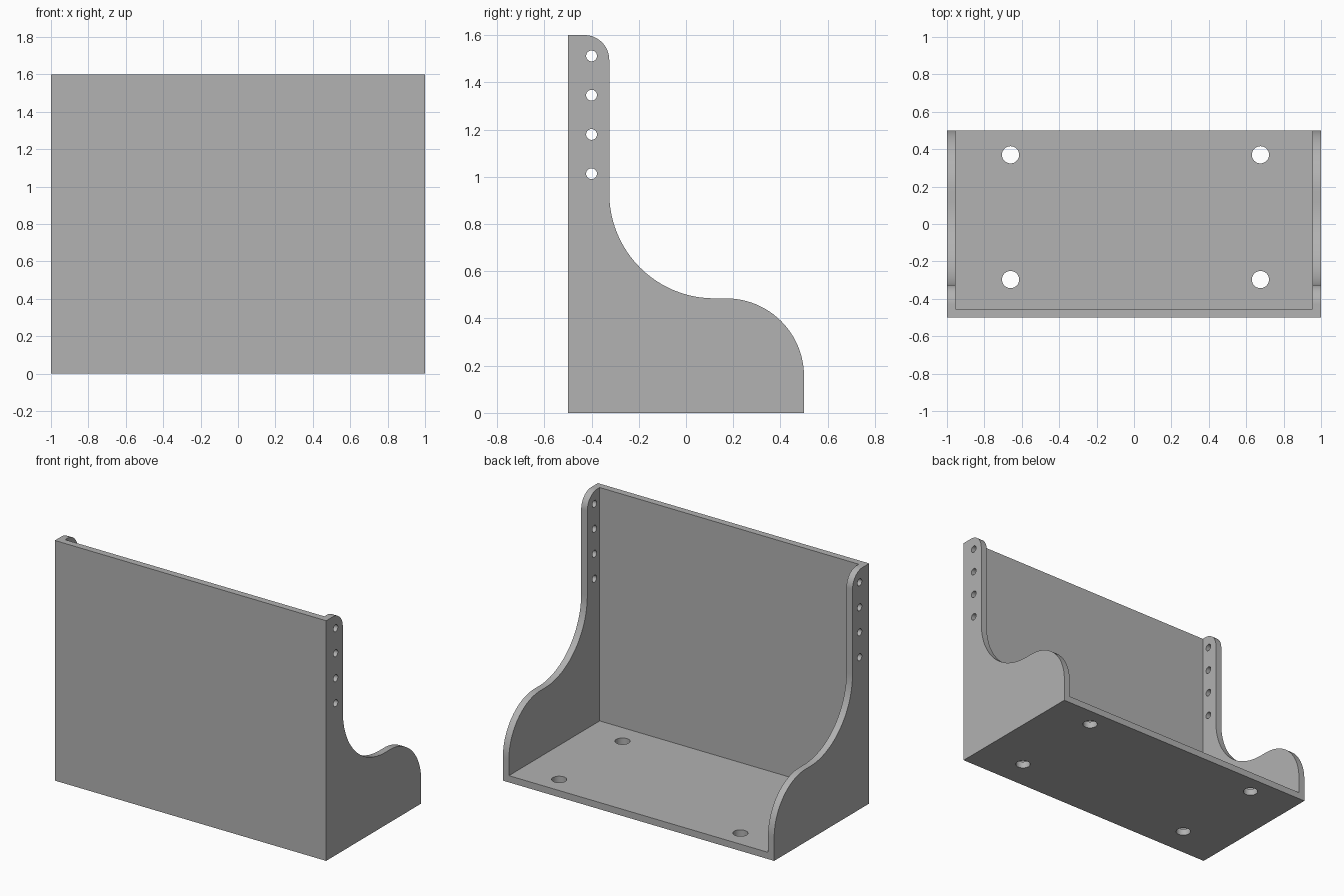
import bpy, bmesh
from math import sin, cos, pi, radians
from mathutils import Matrix, Vector

cube = bpy.data.objects.get("Cube")
if cube:
    bpy.data.objects.remove(cube, do_unlink=True)

WALL = 0.045
HALF_X, HALF_Y, HEIGHT = 1.0, 0.5, 1.6

grey = bpy.data.materials.new("plain grey")
grey.use_nodes = True
GREY = (0.445, 0.445, 0.445, 1)
grey.diffuse_color = GREY
grey.node_tree.nodes["Principled BSDF"].inputs["Base Color"].default_value = GREY


def make_object(name, bm):
    bmesh.ops.recalc_face_normals(bm, faces=bm.faces)
    mesh = bpy.data.meshes.new(name)
    bm.to_mesh(mesh)
    bm.free()
    mesh.materials.append(grey)
    obj = bpy.data.objects.new(name, mesh)
    bpy.context.collection.objects.link(obj)
    return obj


def arc(cy, cz, r, start, end, steps=24):
    angles = [radians(start + (end - start) * i / steps) for i in range(steps + 1)]
    return [(cy + r * cos(a), cz + r * sin(a)) for a in angles]


def add_cylinder(bm, centre, radius, length, rotation=Matrix()):
    bmesh.ops.create_cone(bm, cap_ends=True, segments=32, radius1=radius, radius2=radius,
                          depth=length, matrix=Matrix.Translation(centre) @ rotation)


def cut(target, cutter):
    cutter.hide_render = True
    mod = target.modifiers.new("cut", "BOOLEAN")
    mod.operation = "DIFFERENCE"
    mod.solver = "EXACT"
    mod.object = cutter
    bpy.context.view_layer.objects.active = target
    bpy.ops.object.modifier_apply(modifier=mod.name)
    bpy.data.objects.remove(cutter, do_unlink=True)


# Solid body: curved side profile extruded across the full width
profile = [(-HALF_Y, 0), (HALF_Y, 0)]
profile += arc(0.17, 0.155, 0.33, 0, 90)
profile += arc(0.12, 0.93, 0.445, 270, 180)
profile += arc(-0.43, HEIGHT - 0.105, 0.105, 0, 90, 16)
profile.append((-HALF_Y, HEIGHT))
bm = bmesh.new()
side = bm.faces.new([bm.verts.new((-HALF_X, y, z)) for y, z in profile])
swept = bmesh.ops.extrude_face_region(bm, geom=[side])["geom"]
bmesh.ops.translate(bm, vec=(2 * HALF_X, 0, 0),
                    verts=[v for v in swept if isinstance(v, bmesh.types.BMVert)])
bracket = make_object("shelf_bracket", bm)

# Hollow out the inside, leaving the front panel, base and two side walls
bm = bmesh.new()
low = Vector((-HALF_X + WALL, -HALF_Y + WALL, WALL))
high = Vector((HALF_X - WALL, HALF_Y + 1, HEIGHT + 1))
bmesh.ops.create_cube(bm, size=1, matrix=Matrix.Translation((low + high) / 2)
                      @ Matrix.Diagonal((*(high - low), 1)))
cut(bracket, make_object("inside_cutter", bm))

# Screw holes: a column through both side walls and four in the base
bm = bmesh.new()
for i in range(4):
    add_cylinder(bm, (0, -0.4, 1.013 + i * 0.1663), 0.023, 3, Matrix.Rotation(pi / 2, 4, "Y"))
for x in (-0.66, 0.676):
    for y in (-0.297, 0.37):
        add_cylinder(bm, (x, y, 0), 0.046, 0.3)
cut(bracket, make_object("hole_cutter", bm))

# Smooth curves, sharp corners
bpy.ops.object.select_all(action="DESELECT")
bracket.select_set(True)
bpy.context.view_layer.objects.active = bracket
bpy.ops.object.shade_smooth_by_angle(angle=radians(30))
